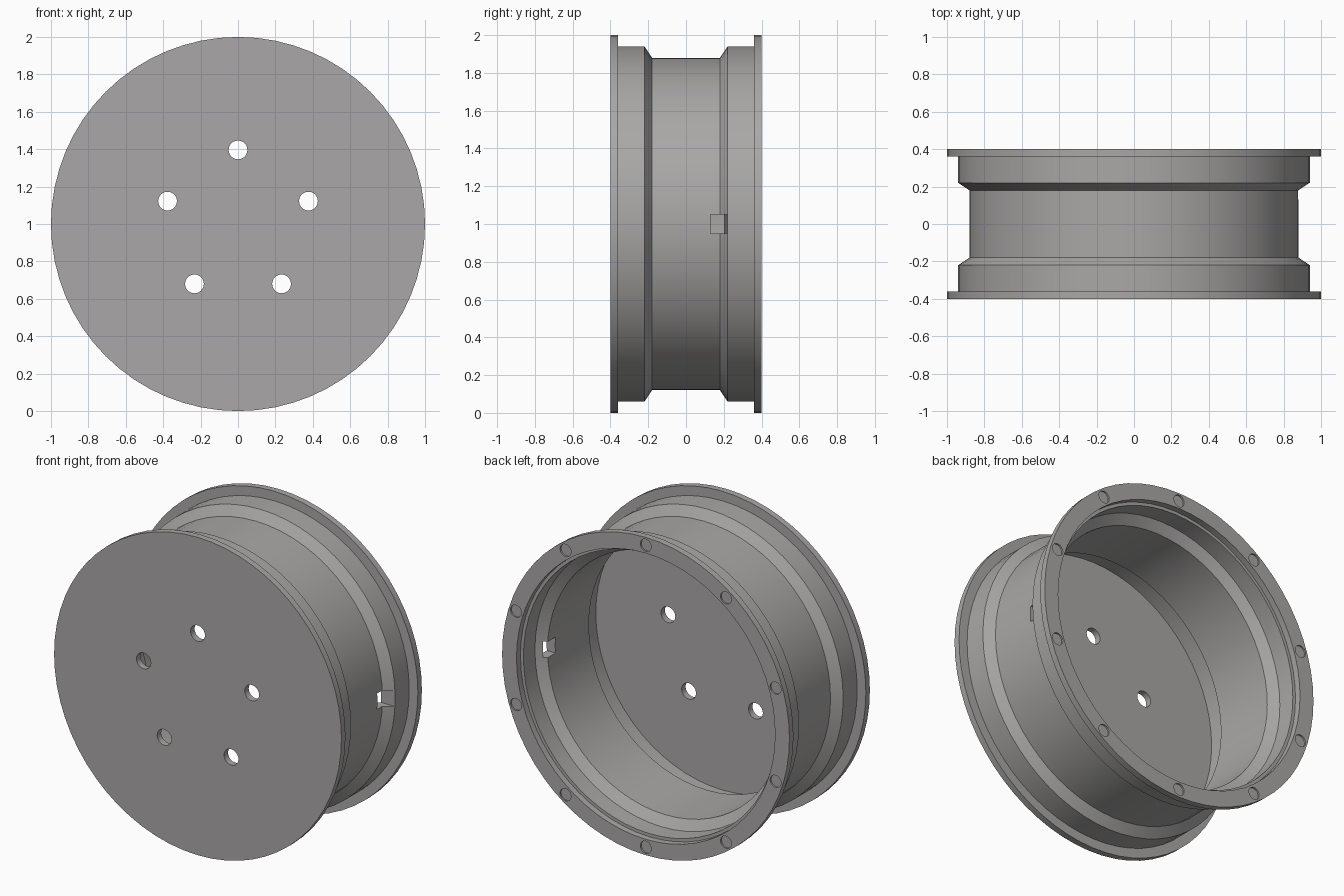
import bpy, bmesh, math
from mathutils import Matrix, Vector

if "Cube" in bpy.data.objects:
    bpy.data.objects.remove(bpy.data.objects["Cube"])

SEG = 64
CENTRE_Z = 1.0


def finish(bm, name):
    bmesh.ops.recalc_face_normals(bm, faces=bm.faces)
    mesh = bpy.data.meshes.new(name)
    bm.to_mesh(mesh)
    bm.free()
    obj = bpy.data.objects.new(name, mesh)
    bpy.context.collection.objects.link(obj)
    return obj


def lathe(name, profile):
    """Revolve (radius, y) points around the axle and cap both ends."""
    bm = bmesh.new()
    rings = []
    for r, y in profile:
        angles = [2 * math.pi * i / SEG for i in range(SEG)]
        rings.append([bm.verts.new((r * math.cos(a), y, CENTRE_Z + r * math.sin(a)))
                      for a in angles])
    for a, b in zip(rings, rings[1:]):
        for i in range(SEG):
            j = (i + 1) % SEG
            bm.faces.new((a[i], a[j], b[j], b[i]))
    bm.faces.new(rings[0])
    bm.faces.new(rings[-1])
    return finish(bm, name)


def add_pins(bm, count, circle_r, pin_r, y, depth, sides):
    """Ring of cylinders parallel to the axle, first one at the top."""
    for i in range(count):
        a = math.pi / 2 + 2 * math.pi * i / count
        pos = Vector((circle_r * math.cos(a), y, CENTRE_Z + circle_r * math.sin(a)))
        mat = Matrix.Translation(pos) @ Matrix.Rotation(math.pi / 2, 4, 'X')
        bmesh.ops.create_cone(bm, cap_ends=True, segments=sides, radius1=pin_r,
                              radius2=pin_r, depth=depth, matrix=mat)


# Rim: closed front disc, drop-centre barrel, open back with a stepped lip
outer = [(1.0, -0.40), (1.0, -0.36), (0.94, -0.36), (0.94, -0.22), (0.88, -0.18),
         (0.88, 0.18), (0.94, 0.22), (0.94, 0.36), (1.0, 0.36), (1.0, 0.40)]
inner = [(0.90, 0.40), (0.90, 0.36), (0.88, 0.36), (0.88, 0.245), (0.82, 0.205),
         (0.82, -0.205), (0.88, -0.245), (0.88, -0.36)]
rim = lathe("wheel_rim", outer + inner)

# Dark grey metal
metal = bpy.data.materials.new("grey_metal")
metal.diffuse_color = (0.40, 0.39, 0.385, 1)
metal.use_nodes = True
metal.node_tree.nodes["Principled BSDF"].inputs["Base Color"].default_value = metal.diffuse_color
rim.data.materials.append(metal)

# Cutters: lug holes, shallow bolt recesses, valve slot
bm = bmesh.new()
add_pins(bm, 5, 0.396, 0.05, -0.38, 0.2, 32)
add_pins(bm, 10, 0.95, 0.038, 0.44, 0.1, 32)
bmesh.ops.create_cube(bm, size=1, matrix=Matrix.Translation((0.9, 0.175, CENTRE_Z))
                      @ Matrix.Diagonal((0.3, 0.09, 0.10, 1)))
cutter = finish(bm, "hole_cutter")
cutter.hide_render = True

mod = rim.modifiers.new("holes", 'BOOLEAN')
mod.operation = 'DIFFERENCE'
mod.solver = 'EXACT'
mod.object = cutter

bpy.ops.object.select_all(action='DESELECT')
bpy.context.view_layer.objects.active = rim
rim.select_set(True)
bpy.ops.object.modifier_apply(modifier=mod.name)
bpy.data.objects.remove(cutter)
bpy.ops.object.shade_smooth_by_angle(angle=math.radians(25))
